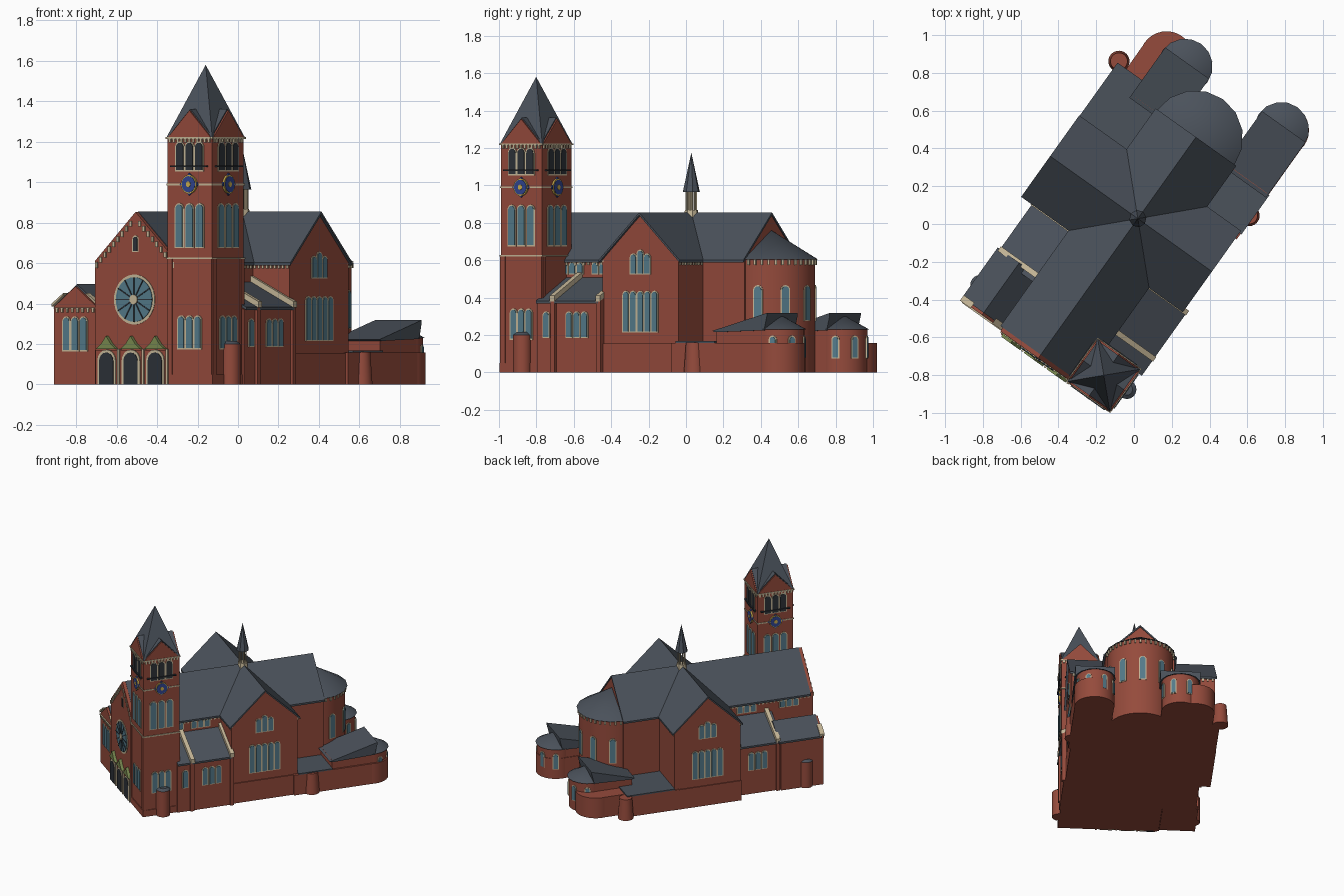
import bpy, bmesh
from math import sin, cos, pi, radians
from mathutils import Matrix, Vector

if "Cube" in bpy.data.objects:
    bpy.data.objects.remove(bpy.data.objects["Cube"])

T = Matrix.Translation
def RZ(deg): return Matrix.Rotation(radians(deg), 4, 'Z')
WORLD = RZ(-35.5)            # the whole church stands turned on its plot
COL = dict(brick=(.30, .07, .045), slate=(.07, .084, .105), cream=(.56, .47, .31), glass=(.09, .2, .26),
           dark=(.026, .032, .04), blue=(.03, .06, .28), green=(.19, .25, .08), gold=(.6, .42, .08))
parts = {}

def part(name, mat):
    if name not in parts:
        parts[name] = (bmesh.new(), mat)
    return parts[name][0]

def face(x, y, deg):
    """Wall frame: u runs right, d points outward, v is up."""
    return T((x, y, 0)) @ RZ(deg)

def prism(name, mat, prof, F, a, b):
    bm = part(name, mat)
    A = [bm.verts.new(F @ Vector((u, -a, v))) for u, v in prof]
    B = [bm.verts.new(F @ Vector((u, -b, v))) for u, v in prof]
    bm.faces.new(A)
    bm.faces.new(B[::-1])
    n = len(A)
    for i in range(n):
        bm.faces.new((A[i], B[i], B[(i + 1) % n], A[(i + 1) % n]))

def rect(u0, u1, v0, v1): return [(u0, v0), (u1, v0), (u1, v1), (u0, v1)]

def box(name, mat, x0, x1, y0, y1, z0, z1):
    prism(name, mat, rect(x0, x1, z0, z1), face(0, 0, 0), -y0, -y1)

def cone(name, mat, x, y, z0, z1, r0, r1, n=32, turn=0):
    bmesh.ops.create_cone(part(name, mat), cap_ends=True, segments=n, radius1=r0, radius2=r1, depth=z1 - z0,
                          matrix=T((x, y, (z0 + z1) / 2)) @ RZ(turn))

def circle(u, v, r, n=32): return [(u + r * cos(2 * pi * i / n), v + r * sin(2 * pi * i / n)) for i in range(n)]

def lancet(u, z0, z1, w):
    h = w / 2
    return [(u - h, z0), (u + h, z0)] + [(u + h * cos(pi * i / 8), z1 - h + h * sin(pi * i / 8)) for i in range(9)]

def window(F, u, z0, z1, w, fill='glass'):
    prism('window_surrounds', 'cream', lancet(u, z0 - .006, z1 + .007, w + .014), F, -.02, .004)
    prism('window_' + fill, fill, lancet(u, z0, z1, w), F, -.015, .007)

def windows(F, c, n, step, z0, z1, w, fill='glass'):
    for i in range(n):
        window(F, c + (i - (n - 1) / 2) * step, z0, z1, w, fill)

def dentils(F, u0, u1, z, n):
    prism('cornice', 'cream', rect(u0, u1, z, z + .006), F, -.01, .009)
    for i in range(n):
        u = u0 + (i + .5) * (u1 - u0) / n
        prism('cornice', 'cream', rect(u - .006, u + .006, z - .018, z), F, -.01, .007)

def gable(h, eave, peak): return [(-h, 0), (h, 0), (h, eave), (0, peak), (-h, eave)]

def chevron(h, eave, peak, t=.014): return [(-h, eave), (0, peak), (h, eave), (h, eave - t), (0, peak - t), (-h, eave - t)]

FRONT = face(0, -.87, 0)
# nave, chancel and transept
prism('nave', 'brick', gable(.245, .605, .84), FRONT, 0, -1.43)
prism('nave_roof', 'slate', chevron(.262, .602, .855), FRONT, -.02, -1.435)
prism('facade_gable', 'brick', gable(.247, .61, .853), FRONT, -.025, .003)
CROSS = face(0, .035, 90)
prism('transept', 'brick', gable(.25, .605, .84), CROSS, -.557, .467)
prism('transept_roof', 'slate', chevron(.265, .602, .855), CROSS, -.57, .482)
prism('transept_plinth', 'brick', rect(-.255, .255, 0, .155), CROSS, -.564, .475)

# main apse
cone('apse', 'brick', 0, .56, 0, .61, .235, .235)
cone('apse_roof', 'slate', 0, .56, .605, .76, .252, 0, 16)
for k in range(5):
    F = face(0, .56, 180 + (k - 2) * 36) @ T((0, -.234, 0))
    window(F, 0, .28, .46, .04)
for k in range(20):
    F = face(0, .56, 95 + k * 9) @ T((0, -.235, 0))
    prism('cornice', 'cream', rect(-.006, .006, .575, .603), F, -.01, .01)

# crossing fleche with open lantern
cone('fleche_base', 'cream', 0, .035, .83, .868, .04, .035, 8)
for k in range(8):
    a = k * pi / 4
    cone('fleche_columns', 'cream', .026 * cos(a), .035 + .026 * sin(a), .86, .97, .005, .005, 6)
cone('fleche_spire', 'slate', 0, .035, .965, 1.175, .046, 0, 8)

# aisles with pent roofs, sloping copings and buttresses
for s, y0 in ((1, -.63), (-1, -.56)):
    wall = [(s * .2, 0), (s * .485, 0), (s * .485, .37), (s * .2, .515)]
    prism('aisles', 'brick', wall, face(0, 0, 0), -y0, .215)
    roof = [(s * .24, .495), (s * .5, .368), (s * .5, .382), (s * .24, .51)]
    prism('aisle_roofs', 'slate', roof, face(0, 0, 0), -y0, .22)
    for y in (-.22, -.52):
        cop = [(s * .24, .51), (s * .505, .38), (s * .505, .41), (s * .24, .54)]
        prism('buttress_copings', 'cream', cop, face(0, y, 0), -.015, .015)
        prism('buttresses', 'brick', [(s * .24, 0), (s * .5, 0), (s * .5, .385), (s * .24, .515)],
              face(0, y, 0), -.014, .014)
    side = face(s * .485, 0, s * 90)
    cler = face(s * .245, 0, s * 90)
    bays = (-.37,) if s > 0 else (-.37, -.69)
    for y in bays + ((-.57,) if s > 0 else ()):
        windows(side, s * y, 3 if y != -.57 else 1, .05, .19, .32, .034)
        windows(cler, s * y, 3, .05, .53, .585, .034)
    u0, u1 = sorted((s * -.85, s * -.22))
    dentils(cler, u0, u1, .592, 22)
    # semicircular stair bays
    cone('stair_bays', 'brick', s * .478, -.735, 0, .2, .05, .05)
    cone('stair_bay_caps', 'slate', s * .478, -.735, .2, .215, .05, .03)
    # transept end windows
    end = face(.467 if s > 0 else -.557, .035, s * 90)
    windows(end, 0, 5, .047, .22, .43, .034)
    windows(end, 0, 3, .045, .53, .63, .034)
    window(end, 0, .53, .65, .034)
    for t in (-1, 1):
        x0, x1 = (.245, .467) if s > 0 else (.245, .557)
        ret = face(0, .035 + t * .25, 0 if t < 0 else 180)
        u0, u1 = sorted((-s * t * x0, -s * t * x1))
        dentils(ret, u0, u1, .592, 9)

# gabled front bay of the left aisle
BAY = face(-.375, -.86, 0)
prism('front_bay', 'brick', gable(.128, .385, .485), BAY, -.32, 0)
prism('front_bay_roof', 'slate', chevron(.14, .385, .496), BAY, -.34, -.015)
for s in (-1, 1):
    prism('front_bay_coping', 'cream', [(s * .14, .385), (s * .07, .442), (s * .07, .452), (s * .14, .4)], BAY, -.03, .005)
windows(BAY, 0, 3, .052, .17, .33, .036)
dentils(BAY, -.125, .125, .375, 8)

# west front: portals, rose window, niche, stepped gable trim
prism('portal_block', 'brick', rect(-.235, .2, 0, .17), FRONT, -.01, .014)
for u in (-.165, -.017, .13):
    prism('portal_arches', 'cream', lancet(u, 0, .172, .11), FRONT, 0, .02)
    prism('portal_doors', 'dark', lancet(u, 0, .158, .085), FRONT, 0, .023)
    prism('portal_gables', 'green', [(u - .062, .175), (u + .062, .175), (u + .03, .2), (u, .24), (u - .03, .2)], FRONT, 0, .024)
    prism('portal_pillars', 'cream', rect(u + .068, u + .08, 0, .175), FRONT, 0, .024)
prism('rose_surround', 'cream', circle(-.005, .42, .124), FRONT, 0, .006)
prism('rose_glass', 'glass', circle(-.005, .42, .11), FRONT, 0, .01)
for k in range(12):
    a = k * pi / 6
    c, q = cos(a), sin(a)
    prof = [(-.005 + r * c - w * q, .42 + r * q + w * c) for r, w in ((.02, -.003), (.11, -.003), (.11, .003), (.02, .003))]
    prism('rose_spokes', 'dark', prof, FRONT, 0, .013)
prism('rose_hub', 'cream', circle(-.005, .42, .024, 16), FRONT, 0, .015)
window(FRONT, 0, .66, .73, .025, 'dark')
for s in (-1, 1):
    for k in range(9):
        u, z = s * (.235 - k * .026), .605 + k * .0255
        prism('gable_trim', 'cream', rect(u - .007, u + .007, z - .028, z), FRONT, 0, .01)

# bell tower
box('tower', 'brick', .2, .47, -.88, -.61, 0, 1.225)
box('tower_plinth', 'brick', .194, .476, -.886, -.604, 0, .05)
for z, e in ((.62, .006), (.985, .004), (1.215, .008)):
    box('tower_bands', 'cream', .2 - e, .47 + e, -.88 - e, -.61 + e, z, z + .009)
cone('tower_spire', 'slate', .335, -.745, 1.222, 1.58, .139 * 2 ** .5, 0, 4, 45)
for k in range(4):
    F = face(.335, -.745, 90 * k) @ T((0, -.135, 0))
    prism('tower_gables', 'brick', [(-.13, 1.222), (.13, 1.222), (0, 1.355)], F, -.06, .005)
    prism('tower_gable_roofs', 'slate', chevron(.137, 1.224, 1.363, .012), F, -.07, -.004)
    windows(F, 0, 3, .062, .68, .89, .042)
    windows(F, 0, 3, .058, 1.06, 1.195, .044, 'dark')
    dentils(F, -.13, .13, 1.215, 11)
    prism('belfry_rail', 'dark', rect(-.11, .11, 1.076, 1.084), F, 0, .014)
    prism('clock_diamond', 'blue', [(-.056, .99), (0, .934), (.056, .99), (0, 1.046)], F, 0, .008)
    prism('clock_ring', 'gold', circle(0, .99, .046), F, 0, .011)
    prism('clock_dial', 'blue', circle(0, .99, .04), F, 0, .013)
    prism('clock_hub', 'gold', circle(0, .99, .014, 12), F, 0, .015)
    if k < 2:
        windows(F, 0, 3, .05, .18, .335, .036)
    for s in (-1, 1):
        prism('tower_piers', 'brick', rect(s * .135, s * .105, 0, .62), F, -.01, .005)

# low eastern annexes with apsidal chapels and rising pent roofs
def chapel(x, y, x0, x1, y0):
    cone('chapel_apses', 'brick', x, y, 0, .232, .134, .134)
    cone('chapel_apse_roofs', 'slate', x, y, .23, .31, .146, 0, 16)
    box('chapel_walls', 'brick', x0, x1, y0, y, 0, .228)
    prism('chapel_roofs', 'slate', [(y0 - .02, .222), (y + .02, .318), (y + .02, .305), (y, .225), (y0, .215)],
          face(0, 0, 90), x0 - .01, x1 + .01)
    for a in (-70, -25, 25, 70):
        window(face(x, y, 180 + a) @ T((0, -.1335, 0)), 0, .08, .19, .03)

chapel(.345, .86, .215, .478, .54)
chapel(-.265, .837, -.398, -.132, .55)
for x, y, x0, x1 in ((.35, .86, .21, .49), (-.37, .815, -.51, -.2)):
    cone('low_apses', 'brick', x, y, 0, .158, .142, .142)
    box('low_annexes', 'brick', x0, x1, .25, y, 0, .158)
box('low_annexes', 'brick', -.562, -.15, .25, .64, 0, .158)
box('annex_flat_roofs', 'slate', -.567, -.15, .285, .645, .158, .168)
box('annex_flat_roofs', 'slate', .15, .495, .285, .54, .158, .168)
for x, y in ((-.565, .655), (.47, .39)):
    cone('corner_turrets', 'brick', x, y, 0, .16, .056, .045)

# turn everything into objects
for name, (bm, mat) in parts.items():
    bmesh.ops.recalc_face_normals(bm, faces=bm.faces)
    bm.transform(WORLD)
    me = bpy.data.meshes.new(name)
    bm.to_mesh(me)
    bm.free()
    m = bpy.data.materials.get(mat) or bpy.data.materials.new(mat)
    m.diffuse_color = (*COL[mat], 1)
    m.use_nodes = True
    m.node_tree.nodes["Principled BSDF"].inputs["Base Color"].default_value = m.diffuse_color
    me.materials.append(m)
    ob = bpy.data.objects.new(name, me)
    bpy.context.collection.objects.link(ob)
    ob.select_set(True)
    bpy.context.view_layer.objects.active = ob
bpy.ops.object.shade_smooth_by_angle(angle=radians(15))
